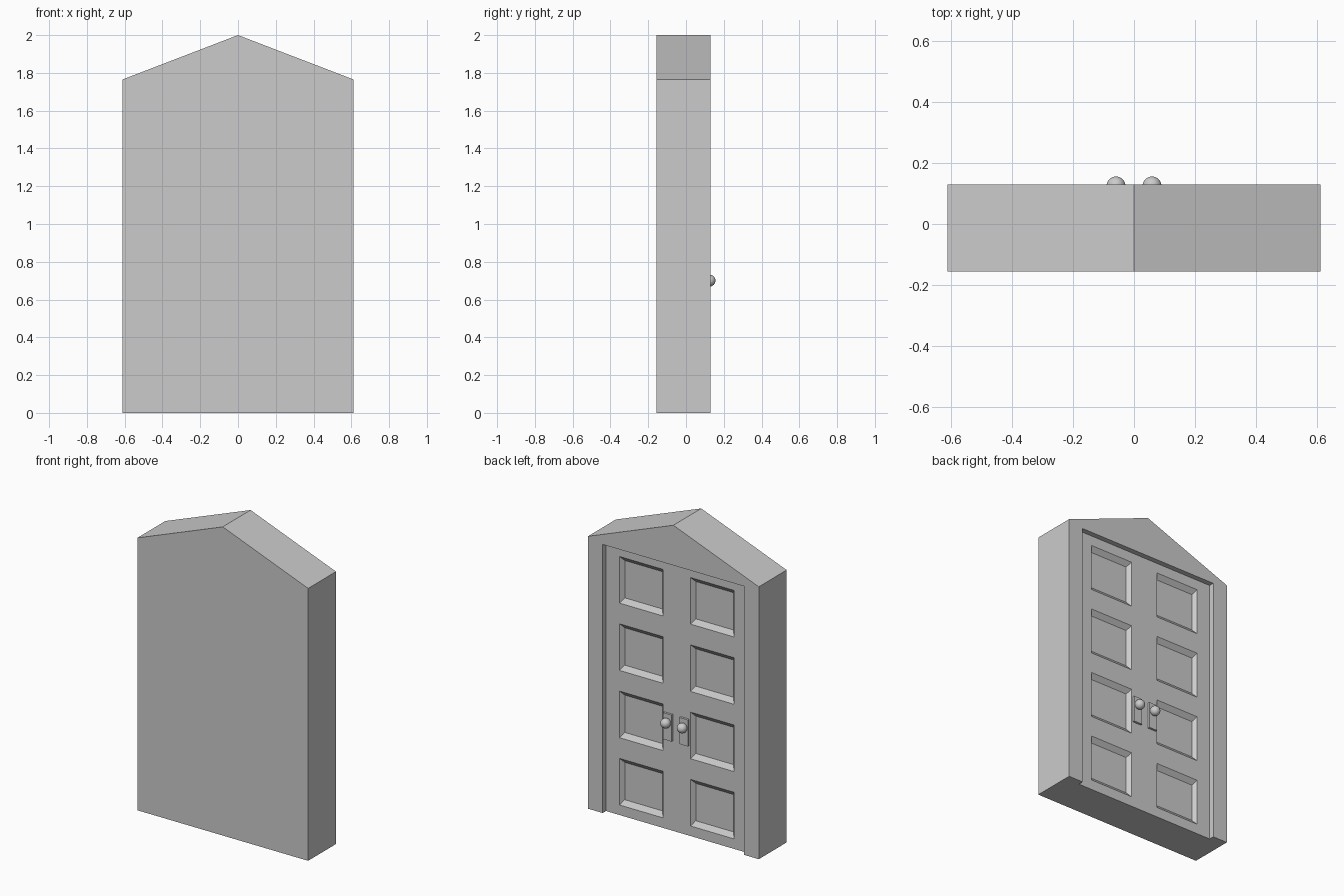
import bpy, bmesh

if "Cube" in bpy.data.objects:
    bpy.data.objects.remove(bpy.data.objects["Cube"])

HALF_W, EAVE, PEAK = 0.612, 1.765, 2.0
FRONT, BACK = -0.156, 0.129
DOOR_Y = 0.095


def make(name, bm):
    bmesh.ops.recalc_face_normals(bm, faces=bm.faces)
    me = bpy.data.meshes.new(name)
    bm.to_mesh(me)
    bm.free()
    ob = bpy.data.objects.new(name, me)
    bpy.context.collection.objects.link(ob)
    return ob


def loft(bm, ring_a, ring_b):
    """Closed solid between two matching rings."""
    a = [bm.verts.new(p) for p in ring_a]
    b = [bm.verts.new(p) for p in ring_b]
    n = len(a)
    bm.faces.new(a)
    bm.faces.new(b[::-1])
    for i in range(n):
        bm.faces.new((a[i], b[i], b[(i + 1) % n], a[(i + 1) % n]))


def rect(x0, x1, z0, z1, y):
    return [(x0, y, z0), (x1, y, z0), (x1, y, z1), (x0, y, z1)]


def box(bm, x0, x1, y0, y1, z0, z1):
    loft(bm, rect(x0, x1, z0, z1, y0), rect(x0, x1, z0, z1, y1))


def carve(target, cutter):
    mod = target.modifiers.new(cutter.name, 'BOOLEAN')
    mod.operation = 'DIFFERENCE'
    mod.solver = 'EXACT'
    mod.object = cutter
    bpy.context.view_layer.objects.active = target
    bpy.ops.object.modifier_apply(modifier=mod.name)
    bpy.data.objects.remove(cutter)


# Gabled doorway block
profile = [(-HALF_W, 0), (HALF_W, 0), (HALF_W, EAVE), (0, PEAK), (-HALF_W, EAVE)]
bm = bmesh.new()
loft(bm, [(x, FRONT, z) for x, z in profile], [(x, BACK, z) for x, z in profile])
doorway = make("doorway", bm)

# Shallow door niche, open at the floor
bm = bmesh.new()
box(bm, -0.507, 0.507, DOOR_Y, 0.3, -0.1, 1.74)
carve(doorway, make("niche_cutter", bm))

# Eight sunken panels with sloping edges
DEPTH, IN_X, IN_Z = 0.025, 0.02, 0.03
bm = bmesh.new()


def panel_ring(side, z0, t):
    """t = 0 at the door face, 1 at the panel floor."""
    xs = sorted((side * (0.099 + IN_X * t), side * (0.410 - IN_X * t)))
    return rect(xs[0], xs[1], z0 + IN_Z * t, z0 + 0.302 - IN_Z * t, DOOR_Y - DEPTH * t)


for side in (-1, 1):
    for row in range(4):
        z0 = 0.065 + 0.436 * row
        loft(bm, panel_ring(side, z0, -0.2), panel_ring(side, z0, 1))
carve(doorway, make("panel_cutter", bm))

# Handle plates and round knobs
for side, label in ((-1, "left"), (1, "right")):
    bm = bmesh.new()
    xs = sorted((side * 0.028, side * 0.089))
    box(bm, xs[0], xs[1], DOOR_Y - 0.002, DOOR_Y + 0.014, 0.583, 0.755)
    make("handle_plate_" + label, bm)

    bpy.ops.mesh.primitive_uv_sphere_add(segments=32, ring_count=16, radius=0.031,
                                         location=(side * 0.059, 0.125, 0.70))
    knob = bpy.context.object
    knob.name = "knob_" + label
    bpy.ops.object.shade_smooth_by_angle()
